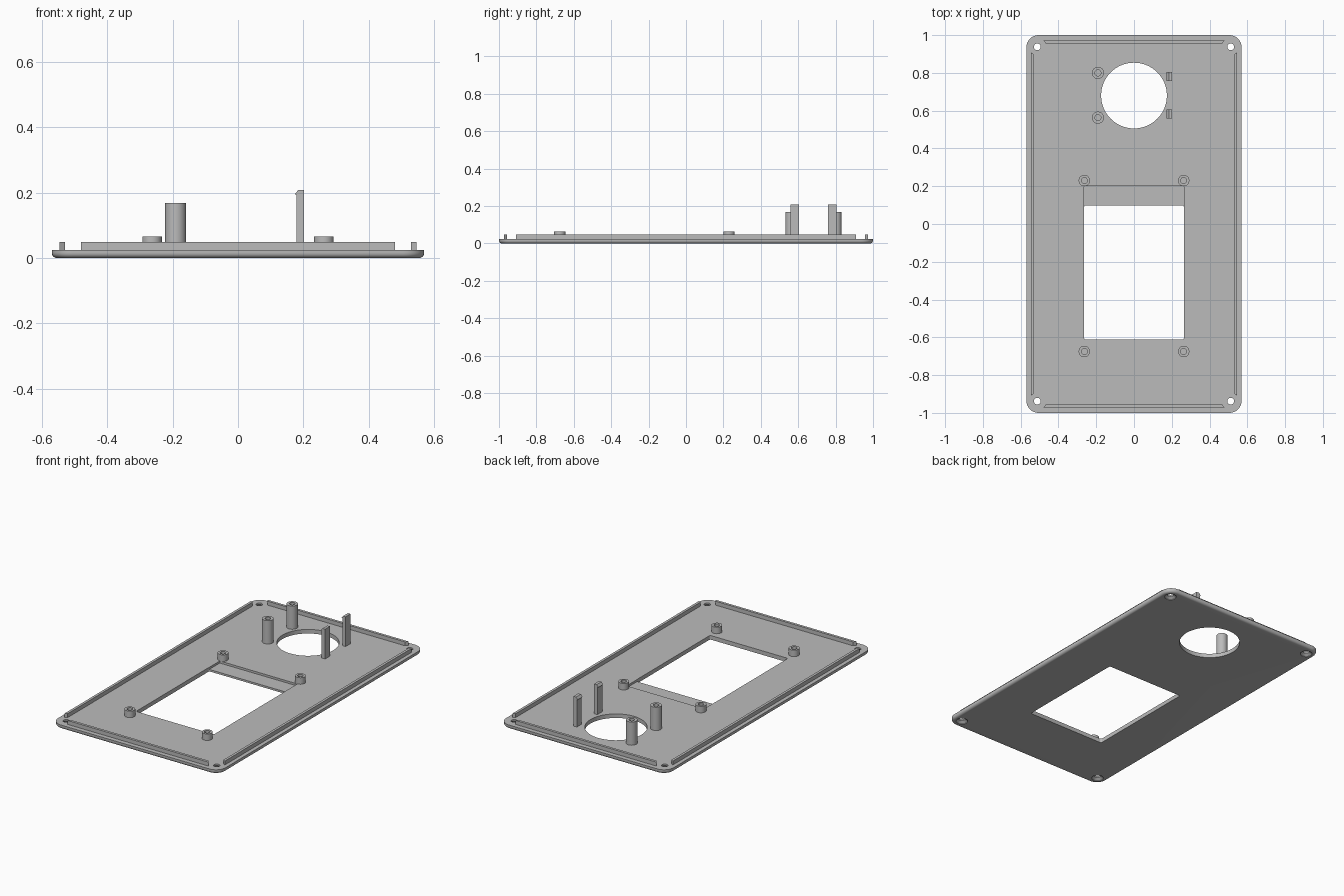
import bpy
import bmesh
from math import cos, sin, pi, radians

cube = bpy.data.objects.get("Cube")
if cube:
    bpy.data.objects.remove(cube, do_unlink=True)

grey = bpy.data.materials.new("plain grey")
grey.use_nodes = True
GREY = (0.5, 0.5, 0.5, 1)
grey.diffuse_color = GREY
grey.node_tree.nodes["Principled BSDF"].inputs["Base Color"].default_value = GREY

PLATE_TOP = 0.025
SINK = 0.005  # overlap of raised parts into the plate


def loft(name, rings):
    """Closed solid through rings of equal point count, capped at both ends."""
    bm = bmesh.new()
    loops = [[bm.verts.new(p) for p in ring] for ring in rings]
    n = len(loops[0])
    for a, b in zip(loops, loops[1:]):
        for i in range(n):
            j = (i + 1) % n
            bm.faces.new((a[i], a[j], b[j], b[i]))
    bm.faces.new(loops[0][::-1])
    bm.faces.new(loops[-1])
    bmesh.ops.recalc_face_normals(bm, faces=bm.faces)
    mesh = bpy.data.meshes.new(name)
    bm.to_mesh(mesh)
    bm.free()
    mesh.materials.append(grey)
    obj = bpy.data.objects.new(name, mesh)
    bpy.context.collection.objects.link(obj)
    return obj


def circle(x, y, r, z, n=32):
    return [(x + r * cos(2 * pi * i / n), y + r * sin(2 * pi * i / n), z) for i in range(n)]


def rounded_rect(x0, x1, y0, y1, r, z, steps=8):
    points = []
    corners = [(x1 - r, y1 - r), (x0 + r, y1 - r), (x0 + r, y0 + r), (x1 - r, y0 + r)]
    for k, (cx, cy) in enumerate(corners):
        for i in range(steps + 1):
            a = pi / 2 * (k + i / steps)
            points.append((cx + r * cos(a), cy + r * sin(a), z))
    return points


def prism(name, outline, z0, z1):
    return loft(name, [[(x, y, z) for x, y in outline] for z in (z0, z1)])


def cut(obj, cutter):
    mod = obj.modifiers.new("cut", 'BOOLEAN')
    mod.operation = 'DIFFERENCE'
    mod.solver = 'EXACT'
    mod.object = cutter
    bpy.context.view_layer.objects.active = obj
    bpy.ops.object.modifier_apply(modifier=mod.name)
    bpy.data.objects.remove(cutter, do_unlink=True)


def smooth(obj):
    bpy.ops.object.select_all(action='DESELECT')
    obj.select_set(True)
    bpy.context.view_layer.objects.active = obj
    bpy.ops.object.shade_smooth_by_angle(angle=radians(30))


# Panel with a rounded lower rim
rim = 0.016
rings = []
for i in range(6):
    a = pi / 2 * i / 5
    inset = rim * (1 - sin(a))
    rings.append(rounded_rect(-0.57 + inset, 0.57 - inset, -1 + inset, 1 - inset,
                              0.065 - inset, rim * (1 - cos(a))))
rings.append(rounded_rect(-0.57, 0.57, -1, 1, 0.065, PLATE_TOP))
panel = loft("panel", rings)

# Round opening, screen window and its shallow ledge
cut(panel, loft("round_cutter", [circle(0, 0.68, 0.174, z, 64) for z in (-0.1, 0.1)]))
cut(panel, loft("window_cutter", [rounded_rect(-0.265, 0.265, -0.612, 0.098, 0.01, z, 4)
                                  for z in (-0.1, 0.1)]))
cut(panel, loft("ledge_cutter", [rounded_rect(-0.264, 0.264, 0.05, 0.2, 0.002, z, 2)
                                 for z in (0.012, 0.1)]))

# Countersunk corner screw holes
for sx in (-1, 1):
    for sy in (-1, 1):
        x, y = sx * 0.512, sy * 0.938
        cut(panel, loft("screw_cutter", [circle(x, y, 0.034, -0.01), circle(x, y, 0.034, 0.003),
                                         circle(x, y, 0.018, 0.015), circle(x, y, 0.018, 0.1)]))
smooth(panel)

# Locating ribs with mitred ends along all four sides
for s, side in ((-1, "right"), (1, "left")):
    prism(side + "_rib", [(s * 0.546, -0.908), (s * 0.546, 0.908),
                          (s * 0.53, 0.898), (s * 0.53, -0.898)], PLATE_TOP - SINK, 0.049)
for s, side in ((-1, "front"), (1, "back")):
    prism(side + "_rib", [(-0.48, s * 0.972), (0.48, s * 0.972),
                          (0.467, s * 0.956), (-0.467, s * 0.956)], PLATE_TOP - SINK, 0.049)


# Hollow screw bosses
def boss(name, x, y, r, hole, top):
    # Rings go up the outside, then down into the blind hole
    obj = loft(name, [circle(x, y, r, PLATE_TOP - SINK), circle(x, y, r, top),
                      circle(x, y, hole, top), circle(x, y, hole, PLATE_TOP + 0.002)])
    smooth(obj)


for x in (-0.263, 0.263):
    for y in (-0.675, 0.23):
        boss("window_boss", x, y, 0.03, 0.016, 0.065)
for y in (0.563, 0.8):
    boss("tall_post", -0.191, y, 0.032, 0.016, 0.168)

# Snap clips hooked toward the round opening
clip = [(0.179, PLATE_TOP - SINK), (0.202, PLATE_TOP - SINK), (0.202, 0.208),
        (0.184, 0.208), (0.173, 0.194), (0.179, 0.194)]
for y in (0.558, 0.758):
    loft("snap_clip", [[(x, yy, z) for x, z in clip] for yy in (y, y + 0.047)])
